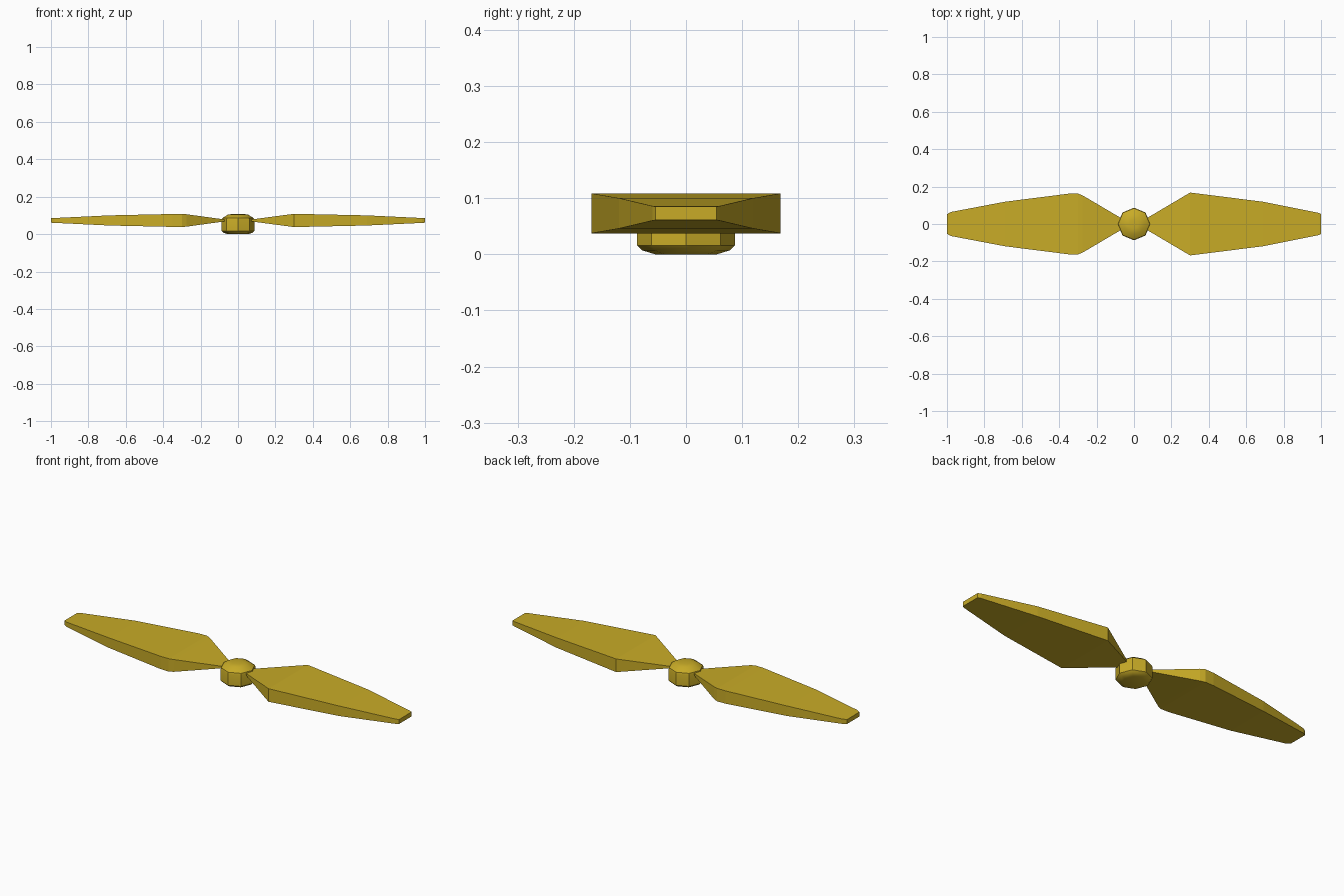
import bpy, bmesh, math

if "Cube" in bpy.data.objects:
    bpy.data.objects.remove(bpy.data.objects["Cube"])

mat = bpy.data.materials.new("gold")
mat.diffuse_color = (0.58, 0.41, 0.02, 1)
mat.use_nodes = True
mat.node_tree.nodes["Principled BSDF"].inputs["Base Color"].default_value = mat.diffuse_color


def finish(bm, name):
    bmesh.ops.recalc_face_normals(bm, faces=bm.faces[:])
    me = bpy.data.meshes.new(name)
    bm.to_mesh(me)
    bm.free()
    me.materials.append(mat)
    ob = bpy.data.objects.new(name, me)
    bpy.context.collection.objects.link(ob)
    return ob


def loft(rings, name):
    bm = bmesh.new()
    rows = [[bm.verts.new(p) for p in r] for r in rings]
    n = len(rows[0])
    for a, b in zip(rows, rows[1:]):
        for i in range(n):
            j = (i + 1) % n
            bm.faces.new((a[i], a[j], b[j], b[i]))
    bm.faces.new(rows[0])
    bm.faces.new(rows[-1])
    return finish(bm, name)


def blade(side, sections, name):
    # section: distance from centre, half chord, half thickness
    zc = 0.073
    return loft([[(side * x, s * w, zc + t * h) for s, t in
                  ((-1, -1), (1, -1), (1, 1), (-1, 1))]
                 for x, w, h in sections], name)


# Blades: one crisp, one with softened corners
blade(1, [(0.05, 0.02, 0.004), (0.085, 0.041, 0.007), (0.30, 0.168, 0.0355),
          (0.69, 0.119, 0.027), (0.985, 0.06, 0.013), (1.0, 0.054, 0.012)], "right_blade")
blade(-1, [(0.05, 0.02, 0.004), (0.085, 0.041, 0.007), (0.275, 0.153, 0.033),
           (0.30, 0.163, 0.035), (0.35, 0.162, 0.0345), (0.69, 0.119, 0.027),
           (0.98, 0.064, 0.013), (1.0, 0.052, 0.012)], "left_blade")

# Octagonal hub with a domed cap
profile = [(0.055, 0.0), (0.078, 0.007), (0.087, 0.016), (0.087, 0.074),
           (0.084, 0.085), (0.055, 0.104), (0.025, 0.108)]
hub = loft([[(r * math.cos(k * math.pi / 4), r * math.sin(k * math.pi / 4), z)
             for k in range(8)] for r, z in profile], "hub")
bpy.context.view_layer.objects.active = hub
hub.select_set(True)
bpy.ops.object.shade_smooth_by_angle(angle=math.radians(40))
